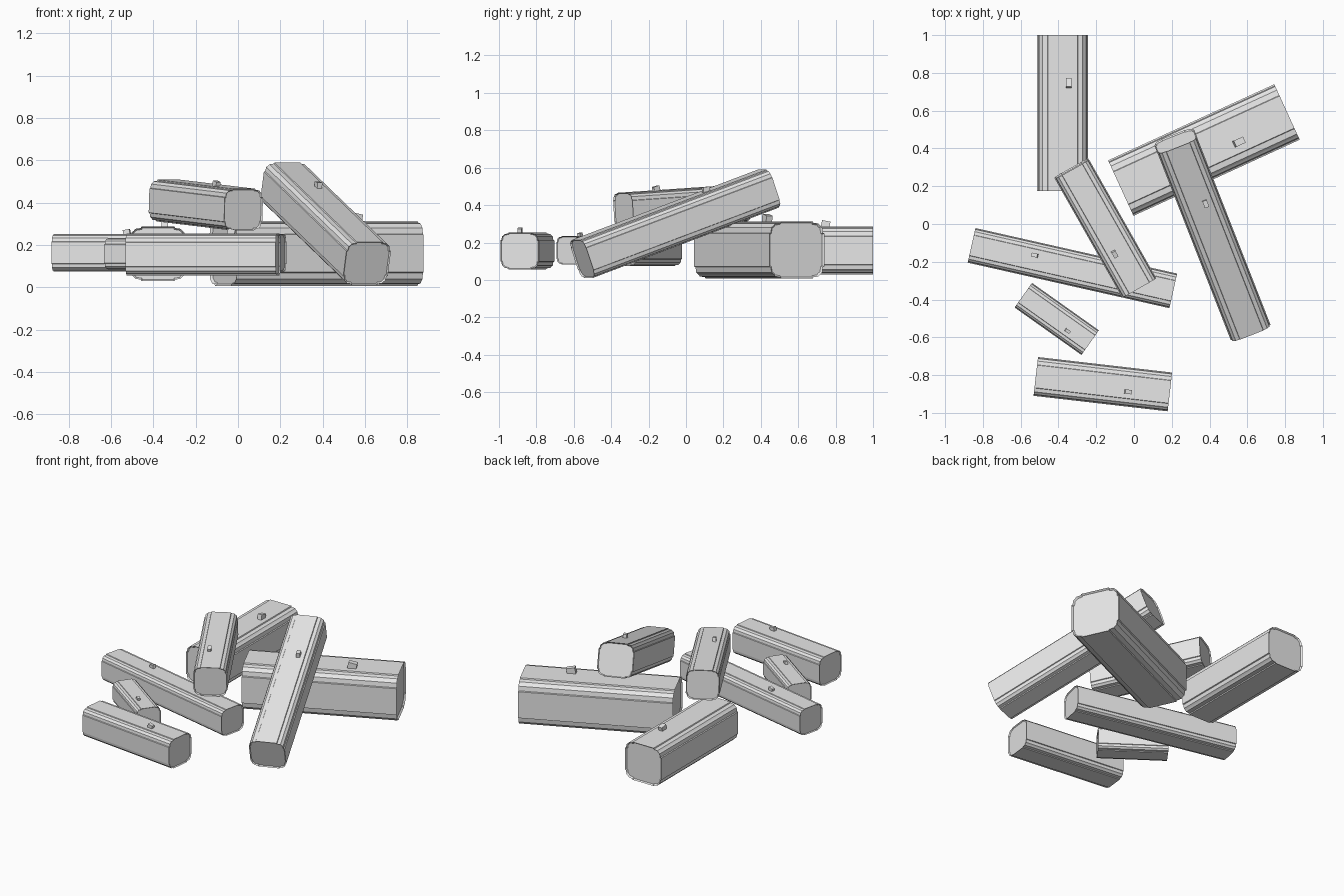
import bpy
import bmesh
from mathutils import Matrix, Vector

default_cube = bpy.data.objects.get("Cube")
if default_cube:
    bpy.data.objects.remove(default_cube, do_unlink=True)

grey = bpy.data.materials.new("plain_grey")
grey.use_nodes = True
grey.diffuse_color = (0.8, 0.8, 0.8, 1)
grey.node_tree.nodes["Principled BSDF"].inputs["Base Color"].default_value = (0.8, 0.8, 0.8, 1)

# One quarter of the squarish, stepped bark outline, top towards side
OCTANT = [(0.58, 1.0), (0.6, 0.95), (0.79, 0.92), (0.85, 0.85)]
QUARTER = OCTANT + [(z, y) for y, z in reversed(OCTANT[:-1])]
HEIGHT_RATIO = 0.95


def bark_outline():
    points = []
    for turn in range(4):
        for y, z in QUARTER:
            for _ in range(turn):
                y, z = z, -y
            points.append((y, z * HEIGHT_RATIO))
    return points


def log_frame(start, end):
    # Local x runs along the log, local z points upwards
    along = (end - start).normalized()
    left = Vector((0, 0, 1)).cross(along).normalized()
    up = along.cross(left)
    frame = Matrix((along, left, up)).transposed().to_4x4()
    frame.translation = start
    return frame


def finish(name, bm, frame):
    bmesh.ops.recalc_face_normals(bm, faces=bm.faces)
    mesh = bpy.data.meshes.new(name)
    bm.to_mesh(mesh)
    bm.free()
    mesh.materials.append(grey)
    obj = bpy.data.objects.new(name, mesh)
    obj.matrix_world = frame
    bpy.context.collection.objects.link(obj)


def add_log(name, start, end, width):
    start, end = Vector(start), Vector(end)
    length = (end - start).length
    frame = log_frame(start, end)

    # Trunk with a recessed cut face inside the bark rim at each end
    bm = bmesh.new()
    half = width / 2
    ring = [bm.verts.new((0, y * half, z * half)) for y, z in bark_outline()]
    first = bm.faces.new(ring)
    result = bmesh.ops.extrude_face_region(bm, geom=[first], use_keep_orig=True)
    moved = [v for v in result["geom"] if isinstance(v, bmesh.types.BMVert)]
    last = next(f for f in result["geom"] if isinstance(f, bmesh.types.BMFace))
    bmesh.ops.translate(bm, verts=moved, vec=(length, 0, 0))
    bmesh.ops.recalc_face_normals(bm, faces=bm.faces)
    bmesh.ops.inset_individual(bm, faces=[first, last],
                               thickness=width * 0.03, depth=-width * 0.035)
    finish(name, bm, frame)

    # Short leaning twig stub on top
    bm = bmesh.new()
    bmesh.ops.create_cube(bm, size=1)
    bmesh.ops.scale(bm, vec=(width * 0.17, width * 0.11, width * 0.22), verts=bm.verts)
    bmesh.ops.rotate(bm, matrix=Matrix.Rotation(0.2, 3, "Y"), verts=bm.verts)
    bmesh.ops.translate(bm, verts=bm.verts,
                        vec=(length * 0.69, -width * 0.12, half * HEIGHT_RATIO))
    finish(name + "_stub", bm, frame)


# Name, first end, second end, width
LOGS = [
    ("back_log", (-0.378, 0.175, 0.158), (-0.378, 1.0, 0.158), 0.27),
    ("thick_log", (-0.07, 0.19, 0.16), (0.81, 0.593, 0.16), 0.323),
    ("leaning_log", (0.61, -0.555, 0.112), (0.22, 0.44, 0.488), 0.226),
    ("upper_log", (-0.33, 0.293, 0.41), (0.026, -0.335, 0.367), 0.208),
    ("long_log", (0.208, -0.354, 0.163), (-0.86, -0.113, 0.163), 0.188),
    ("front_log", (-0.52, -0.807, 0.155), (0.19, -0.889, 0.155), 0.207),
    ("short_log", (-0.586, -0.377, 0.158), (-0.232, -0.628, 0.158), 0.16),
]
for entry in LOGS:
    add_log(*entry)
